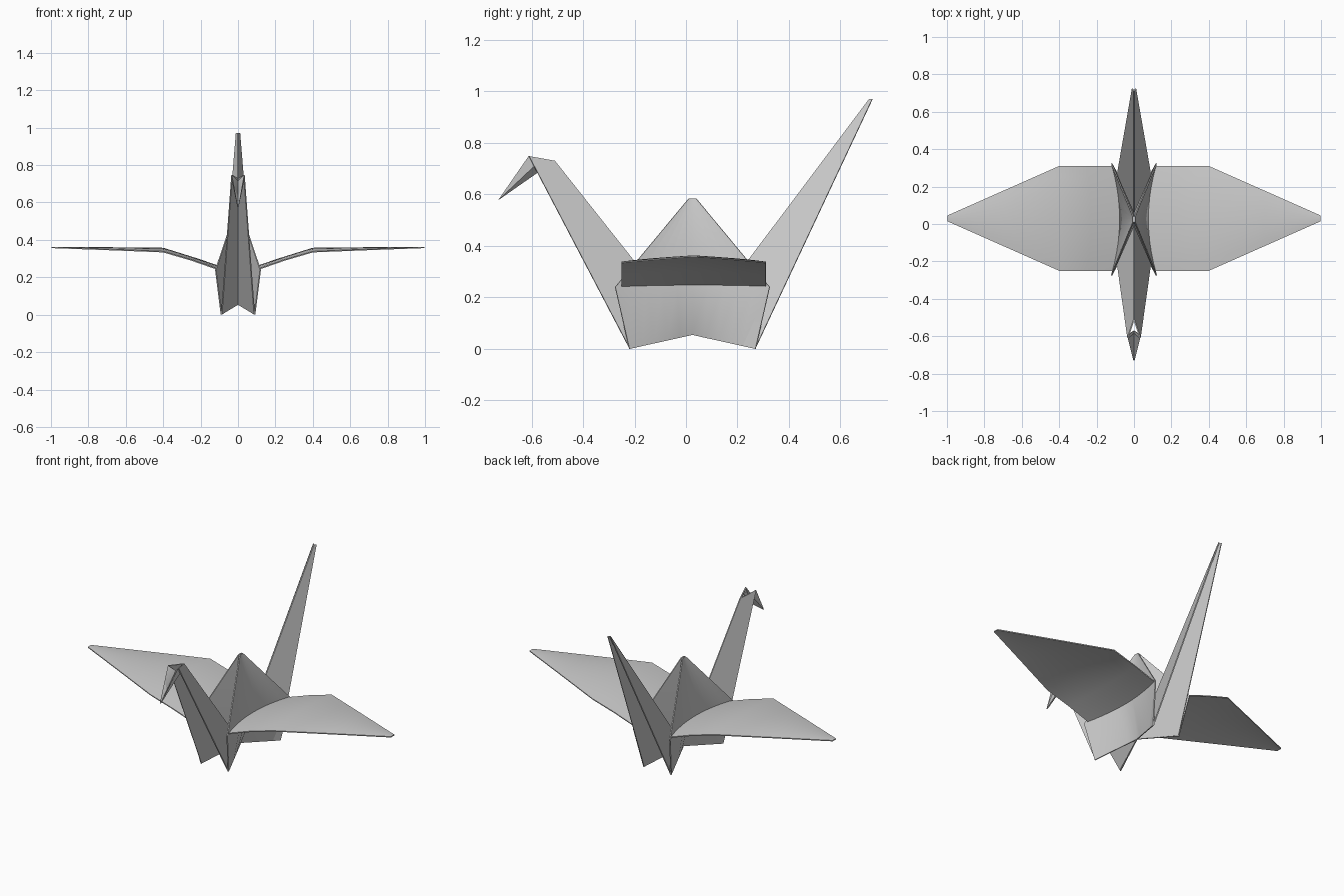
import bpy
import math

cube = bpy.data.objects.get("Cube")
if cube:
    bpy.data.objects.remove(cube, do_unlink=True)

paper = bpy.data.materials.new("grey paper")
paper.use_nodes = True
GREY = (0.6, 0.6, 0.6, 1)
paper.diffuse_color = GREY
paper.node_tree.nodes["Principled BSDF"].inputs["Base Color"].default_value = GREY

MID = 0.025                      # y of the body's middle
CENTRE = (0, MID, 0.055)         # underside point where all folds meet
STEPS = [i / 5 - 1 for i in range(11)]


def sheet(name, verts, faces, thickness=0.006, angle=40):
    """Folded paper: one half given, thickened, then mirrored across x."""
    mesh = bpy.data.meshes.new(name)
    mesh.from_pydata(verts, [], faces)
    mesh.materials.append(paper)
    obj = bpy.data.objects.new(name, mesh)
    bpy.context.collection.objects.link(obj)
    bpy.ops.object.select_all(action='DESELECT')
    obj.select_set(True)
    bpy.context.view_layer.objects.active = obj
    solid = obj.modifiers.new("thickness", 'SOLIDIFY')
    solid.thickness = thickness
    solid.offset = 0
    mirror = obj.modifiers.new("mirror", 'MIRROR')
    mirror.use_mirror_merge = False
    for mod in ("thickness", "mirror"):
        bpy.ops.object.modifier_apply(modifier=mod)
    bpy.ops.object.shade_smooth_by_angle(angle=math.radians(angle))
    return obj


def loft(name, rows, **kw):
    """Skin a list of equally long rows of points."""
    n = len(rows[0])
    faces = [(r * n + i, r * n + i + 1, (r + 1) * n + i + 1, (r + 1) * n + i)
             for r in range(len(rows) - 1) for i in range(n - 1)]
    return sheet(name, [p for row in rows for p in row], faces, **kw)


# Body sides: lower edge, pinched waist, peak of the hump
loft("body_sides", [
    [(0.09 * abs(t), MID + 0.245 * t, 0.055 * (1 - abs(t))) for t in STEPS],
    [(0.075 + 0.045 * t * t, MID + 0.3 * t, 0.25 - 0.01 * t * t) for t in STEPS],
    [(0.004, MID + 0.015 * t, 0.583) for t in STEPS]])

# Inner folds closing the front and back of the body
for name, s in (("front_body_fold", -1), ("back_body_fold", 1)):
    sheet(name, [
        CENTRE, (0.09, MID + 0.245 * s, 0), (0.12, MID + 0.3 * s, 0.24),
        (0.004, MID + 0.015 * s, 0.583), (0, MID + 0.03 * s, 0.25)],
        [(0, 1, 2, 4), (4, 2, 3)])

# Wings: arched cross-sections from the root to the tip
def wing_row(x, bow, half, z, arch):
    return [(x + bow * t * t, MID + 0.005 + half * t, z - arch * t * t) for t in STEPS]

loft("wings", [
    wing_row(0.075, 0.04, 0.28, 0.25, 0.005),
    wing_row(0.23, 0.02, 0.28, 0.302, 0.01),
    wing_row(0.40, 0.0, 0.28, 0.355, 0.019),
    wing_row(0.70, 0.0, 0.147, 0.358, 0.010),
    wing_row(0.998, 0.0, 0.015, 0.36, 0.001)])

# Neck: spine at the back, open edges at the front
sheet("neck", [CENTRE, (0.088, -0.22, 0.003), (0.033, -0.61, 0.748), (0, -0.51, 0.73)],
      [(0, 1, 2, 3)])

# Beak: folded down with a valley on top
sheet("beak", [(0.033, -0.61, 0.748), (0.002, -0.73, 0.577), (0.03, -0.59, 0.71),
               (0, -0.585, 0.715), (0, -0.57, 0.69)],
      [(0, 1, 2), (0, 3, 1), (2, 1, 4)], thickness=0.003)

# Tail: same fold as the neck, running to a point
sheet("tail", [CENTRE, (0.088, 0.27, 0.003), (0.009, 0.724, 0.97), (0, 0.712, 0.97)],
      [(0, 1, 2, 3)])
